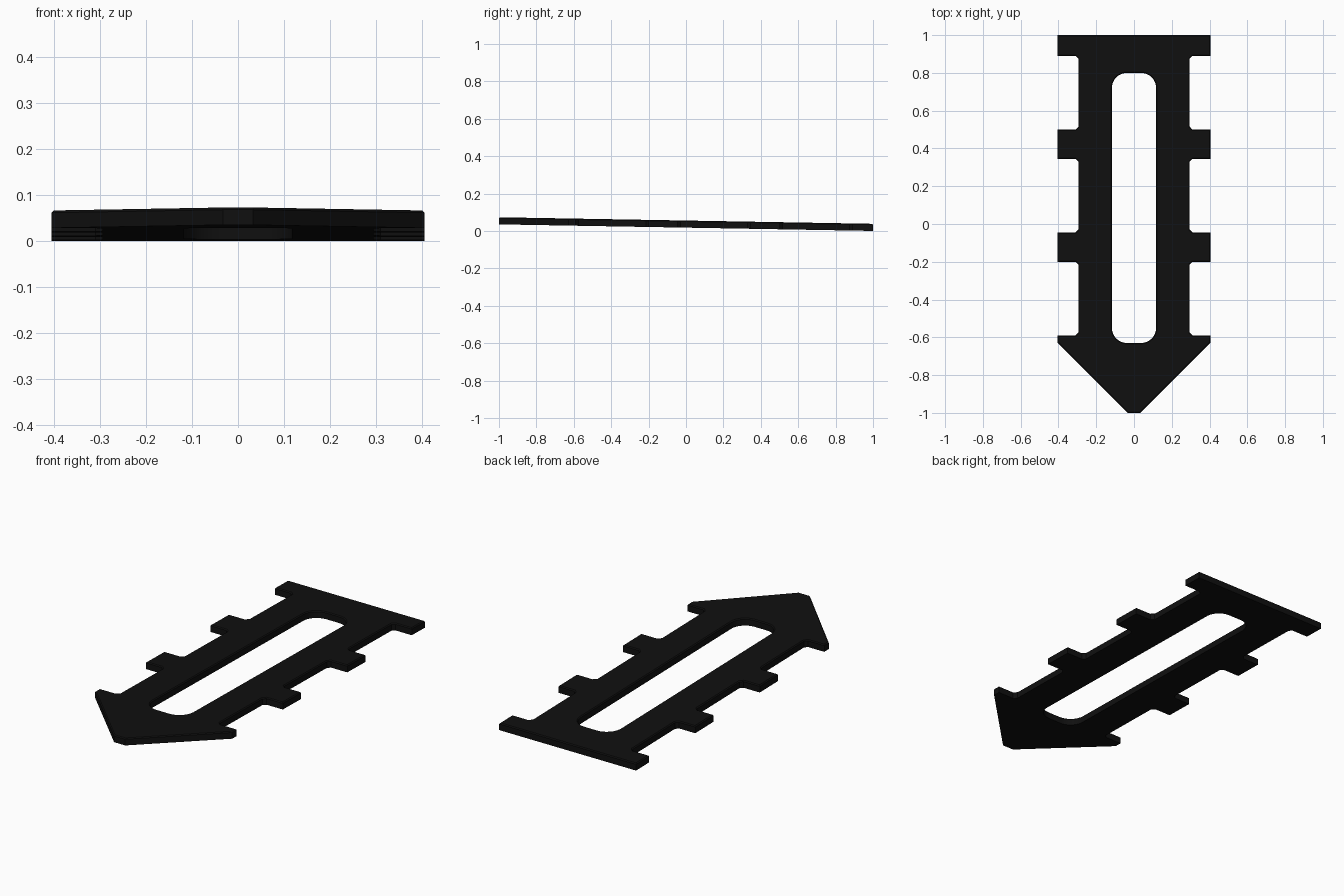
import bpy, bmesh, math

if "Cube" in bpy.data.objects:
    bpy.data.objects.remove(bpy.data.objects["Cube"])

THICK = 0.038      # plate thickness
SLOPE = 0.0175     # gentle rise toward the pointed end
BODY, TAB, CH = 0.295, 0.405, 0.015

black = bpy.data.materials.new("matte black")
black.diffuse_color = (0.005, 0.005, 0.005, 1)
black.use_nodes = True
black.node_tree.nodes["Principled BSDF"].inputs["Base Color"].default_value = black.diffuse_color


def arc(cx, cy, r, start, end, steps=8):
    return [(cx + r * math.cos(math.radians(start + (end - start) * i / steps)),
             cy + r * math.sin(math.radians(start + (end - start) * i / steps)))
            for i in range(steps + 1)]


# Right half outline: back bar, two side tabs and arrow tip
half = [(0, 1), (TAB, 1)]
for top, bottom in ((0.89, 0.50), (0.345, -0.045), (-0.20, -0.59)):
    half += [(TAB, top), (BODY + CH, top), (BODY, top - CH),
             (BODY, bottom + CH), (BODY + CH, bottom), (TAB, bottom)]
half += [(TAB, -0.628), (0.033, -1), (0, -1)]

# Right half of the long rounded slot
R, SLOT, S0, S1 = 0.08, 0.117, -0.63, 0.80
half += [(0, S0)] + arc(SLOT - R, S0 + R, R, -90, 0)
half += arc(SLOT - R, S1 - R, R, 0, 90) + [(0, S1)]

# Mirror the half and weld along the centre line
bm = bmesh.new()
for side in (1, -1):
    bm.faces.new([bm.verts.new((side * x, y, 0)) for x, y in half])
bmesh.ops.remove_doubles(bm, verts=bm.verts, dist=0.0005)

# Extrude to a solid plate
ext = bmesh.ops.extrude_face_region(bm, geom=bm.faces[:])
for v in ext["geom"]:
    if isinstance(v, bmesh.types.BMVert):
        v.co.z += THICK
bmesh.ops.recalc_face_normals(bm, faces=bm.faces)

# Small chamfer around the upper rim
rim = [e for e in bm.edges
       if all(v.co.z > THICK / 2 for v in e.verts)
       and any(abs(f.normal.z) < 0.5 for f in e.link_faces)]
bmesh.ops.bevel(bm, geom=rim, offset=0.005, offset_type='OFFSET',
                segments=1, profile=0.5, affect='EDGES', clamp_overlap=True)

# Tilt the plate so its back edge rests on the ground
for v in bm.verts:
    v.co.z += SLOPE * (1 - v.co.y)

mesh = bpy.data.meshes.new("slotted_arrow_plate")
bm.to_mesh(mesh)
bm.free()
plate = bpy.data.objects.new("slotted_arrow_plate", mesh)
bpy.context.collection.objects.link(plate)
mesh.materials.append(black)

bpy.context.view_layer.objects.active = plate
plate.select_set(True)
bpy.ops.object.shade_smooth_by_angle(angle=math.radians(30))
